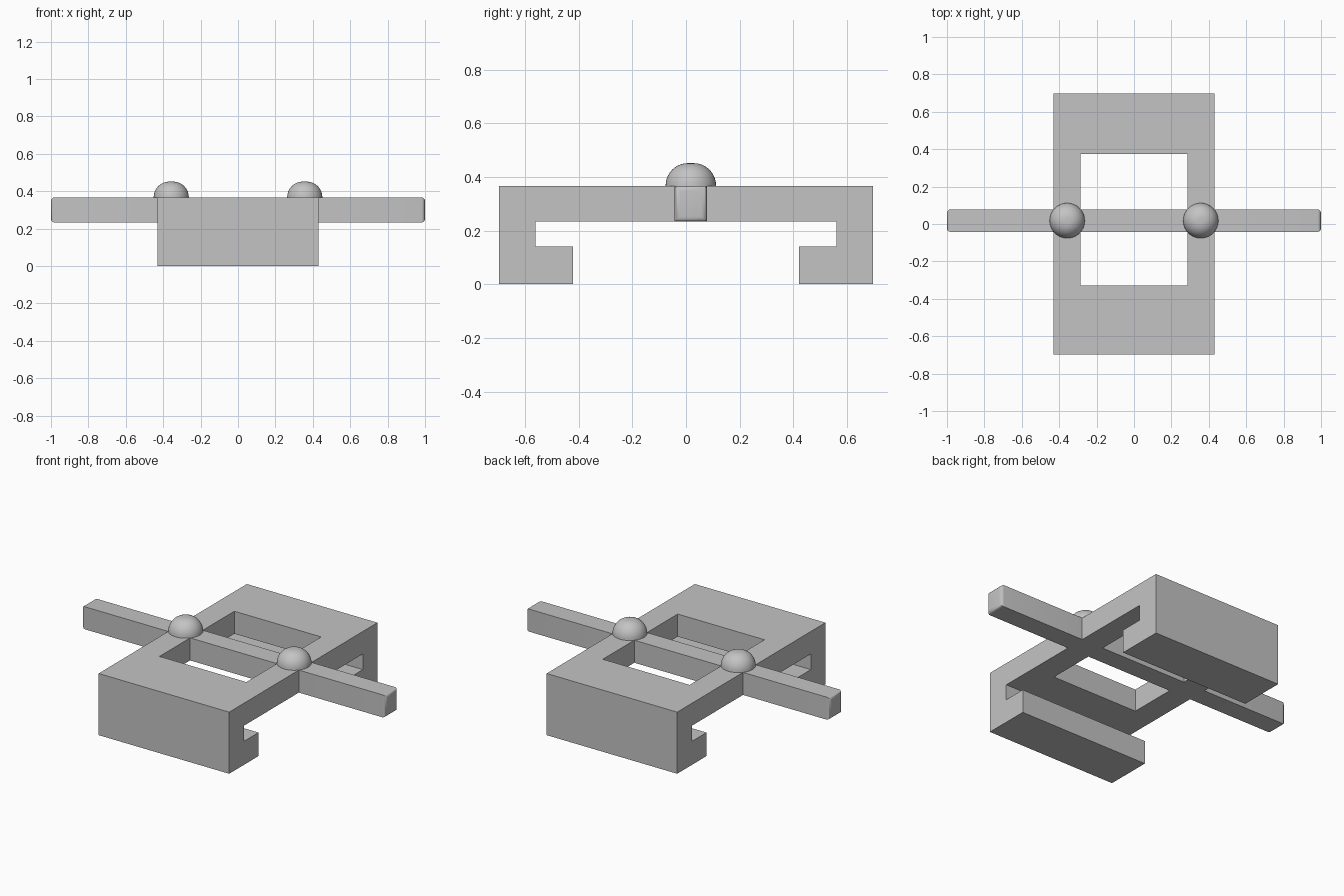
import bpy
import bmesh
import math
from mathutils import Matrix

cube = bpy.data.objects.get("Cube")
if cube:
    bpy.data.objects.remove(cube, do_unlink=True)

grey = bpy.data.materials.new("plain_grey")
grey.use_nodes = True
GREY = (0.55, 0.55, 0.55, 1)
grey.diffuse_color = GREY
grey.node_tree.nodes["Principled BSDF"].inputs["Base Color"].default_value = GREY

HALF_X, HALF_Y = 0.43, 0.697      # frame footprint
DECK, TOP = 0.233, 0.367          # underside and top of the deck
WINDOW_X = 0.286
BAR_Y, BAR_W = 0.018, 0.12        # crossbar centre line and width


def add_object(name, bm):
    bmesh.ops.recalc_face_normals(bm, faces=bm.faces)
    mesh = bpy.data.meshes.new(name)
    bm.to_mesh(mesh)
    bm.free()
    mesh.materials.append(grey)
    obj = bpy.data.objects.new(name, mesh)
    bpy.context.collection.objects.link(obj)
    return obj


def box(x0, x1, y0, y1, z0, z1):
    bm = bmesh.new()
    place = Matrix.Translation(((x0 + x1) / 2, (y0 + y1) / 2, (z0 + z1) / 2))
    size = Matrix.Diagonal((x1 - x0, y1 - y0, z1 - z0, 1))
    bmesh.ops.create_cube(bm, size=1, matrix=place @ size)
    return bm


def smooth(obj):
    bpy.ops.object.select_all(action='DESELECT')
    obj.select_set(True)
    bpy.context.view_layer.objects.active = obj
    bpy.ops.object.shade_smooth_by_angle(angle=math.radians(40))


# Clip frame: hooked side profile extruded across the width
half = [(HALF_Y, TOP), (HALF_Y, 0), (0.421, 0), (0.421, 0.14), (0.56, 0.14), (0.56, DECK)]
profile = half + [(-y, z) for y, z in reversed(half)]
bm = bmesh.new()
face = bm.faces.new([bm.verts.new((-HALF_X, y, z)) for y, z in profile])
side = bmesh.ops.extrude_face_region(bm, geom=[face])["geom"]
bmesh.ops.translate(bm, vec=(2 * HALF_X, 0, 0),
                    verts=[v for v in side if isinstance(v, bmesh.types.BMVert)])
frame = add_object("clip_frame", bm)

# Rectangular window through the deck
cutter = add_object("window_cutter", box(-WINDOW_X, WINDOW_X, -0.33, 0.374, 0.18, 0.5))
cutter.hide_render = True
cutter.hide_set(True)
cutter.display_type = 'WIRE'
cut = frame.modifiers.new("window", 'BOOLEAN')
cut.operation = 'DIFFERENCE'
cut.solver = 'EXACT'
cut.object = cutter
bpy.context.view_layer.objects.active = frame
bpy.ops.object.modifier_apply(modifier=cut.name)
bpy.data.objects.remove(cutter, do_unlink=True)

# Crossbar: a bridge across the window and an arm on each side
y0, y1 = BAR_Y - BAR_W / 2, BAR_Y + BAR_W / 2
add_object("crossbar_bridge", box(-WINDOW_X, WINDOW_X, y0, y1, DECK, TOP))

for name, s in (("left", 1), ("right", -1)):
    # Arm with its outer end rounded
    bm = box(*sorted((s * HALF_X, s)), y0, y1, DECK, TOP)
    tip = [e for e in bm.edges if all(v.co.x * s > 0.9 for v in e.verts)]
    bmesh.ops.bevel(bm, geom=tip, offset=0.02, segments=5, profile=0.5, affect='EDGES')
    smooth(add_object(name + "_arm", bm))

    # Domed knob: a quarter-round edge with a small flat crown, spun about z
    radius, height, crown = 0.094, 0.084, 0.012
    points = [(0, 0), (radius, 0)]
    for i in range(11):
        a = math.pi / 2 * i / 10
        points.append((crown + (radius - crown) * math.cos(a), height * math.sin(a)))
    points.append((0, height))
    bm = bmesh.new()
    verts = [bm.verts.new((r, 0, z)) for r, z in points]
    edges = [bm.edges.new(pair) for pair in zip(verts, verts[1:])]
    bmesh.ops.spin(bm, geom=verts + edges, cent=(0, 0, 0), axis=(0, 0, 1),
                   angle=2 * math.pi, steps=40)
    bmesh.ops.remove_doubles(bm, verts=bm.verts, dist=0.0005)
    knob = add_object(name + "_knob", bm)
    knob.location = (s * 0.357, BAR_Y, TOP)
    smooth(knob)
